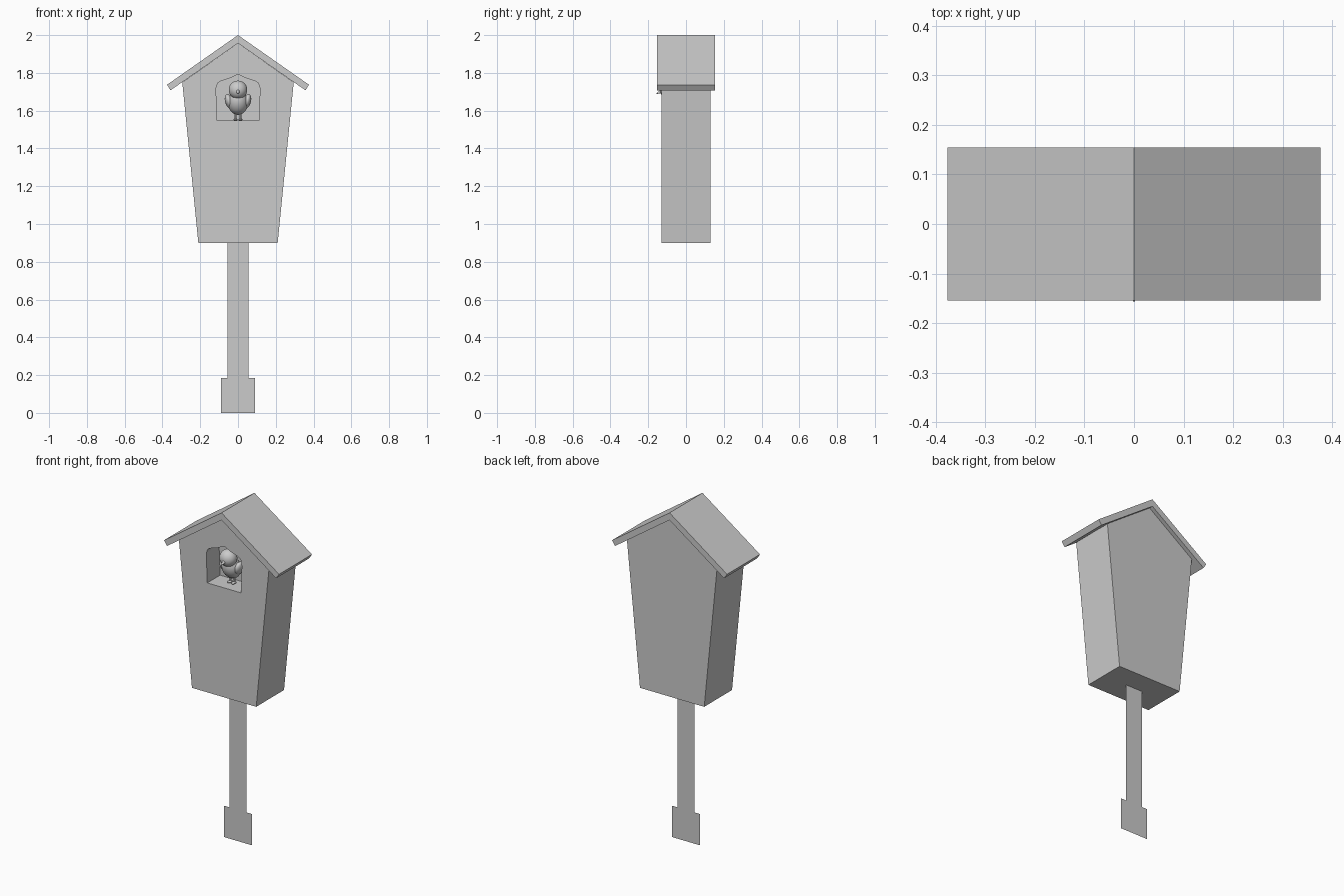
import bpy, bmesh, math
from mathutils import Vector, Matrix

if "Cube" in bpy.data.objects:
    bpy.data.objects.remove(bpy.data.objects["Cube"])


def finish(name, bm, smooth=False):
    mesh = bpy.data.meshes.new(name)
    bm.to_mesh(mesh)
    bm.free()
    if smooth:
        for p in mesh.polygons:
            p.use_smooth = True
    ob = bpy.data.objects.new(name, mesh)
    bpy.context.collection.objects.link(ob)
    return ob


def mirrored(half):
    """Close a right-hand (x, z) outline with its mirror image."""
    return half + [(-x, z) for x, z in reversed(half) if x > 0]


def prism(name, profile, y0, y1):
    """Extrude an (x, z) profile from y0 to y1; a flat sheet if y0 == y1."""
    bm = bmesh.new()
    face = bm.faces.new([bm.verts.new((x, y0, z)) for x, z in profile])
    if y1 != y0:
        ext = bmesh.ops.extrude_face_region(bm, geom=[face])
        verts = [v for v in ext["geom"] if isinstance(v, bmesh.types.BMVert)]
        bmesh.ops.translate(bm, verts=verts, vec=(0, y1 - y0, 0))
        bmesh.ops.recalc_face_normals(bm, faces=bm.faces)
    return finish(name, bm)


def ellipsoid(name, loc, size, tilt=0, roll=0):
    """Smooth ellipsoid, tilted about x and rolled about y (degrees)."""
    bm = bmesh.new()
    bmesh.ops.create_uvsphere(bm, u_segments=24, v_segments=14, radius=1)
    bm.transform(Matrix.Translation(loc)
                 @ Matrix.Rotation(math.radians(roll), 4, 'Y')
                 @ Matrix.Rotation(math.radians(tilt), 4, 'X')
                 @ Matrix.Diagonal((*size, 1)))
    return finish(name, bm, True)


def cone(name, a, b, r1, r2, sides=10):
    a, b = Vector(a), Vector(b)
    d = b - a
    bm = bmesh.new()
    bmesh.ops.create_cone(bm, cap_ends=True, segments=sides, radius1=r1,
                          radius2=r2, depth=d.length)
    bm.transform(Matrix.Translation((a + b) / 2)
                 @ d.to_track_quat('Z', 'Y').to_matrix().to_4x4())
    return finish(name, bm)


# House body with an arched recess in the front
body = prism("house_body", [(-0.21, 0.90), (0.21, 0.90), (0.295, 1.75),
                            (0, 1.957), (-0.295, 1.75)], -0.13, 0.13)
recess = prism("recess_cutter", mirrored(
    [(0.11, 1.547), (0.116, 1.70), (0.115, 1.725), (0.108, 1.745),
     (0.09, 1.757), (0.045, 1.771), (0, 1.793)]), -0.2, -0.01)
mod = body.modifiers.new("recess", 'BOOLEAN')
mod.operation, mod.solver, mod.object = 'DIFFERENCE', 'EXACT', recess
bpy.context.view_layer.objects.active = body
bpy.ops.object.modifier_apply(modifier="recess")
bpy.data.objects.remove(recess)

# Gabled roof
prism("roof", [(0, 2.0), (0.376, 1.737), (0.357, 1.708), (0, 1.957),
               (-0.357, 1.708), (-0.376, 1.737)], -0.154, 0.154)

# Flat sheet pendulum
prism("pendulum", mirrored([(0.09, 0), (0.09, 0.185), (0.055, 0.185),
                            (0.055, 0.90)]), 0, 0)

# Bird standing in the recess
ellipsoid("bird_body", (0, -0.06, 1.642), (0.054, 0.05, 0.067), tilt=25)
ellipsoid("bird_head", (0, -0.09, 1.71), (0.049, 0.047, 0.049))
cone("bird_beak", (0, -0.128, 1.702), (0, -0.157, 1.690), 0.012, 0.001)
for s, side in ((-1, "left"), (1, "right")):
    ellipsoid(f"bird_wing_{side}", (s * 0.046, -0.055, 1.648),
              (0.022, 0.036, 0.042), tilt=25, roll=s * 18)
    cone(f"bird_leg_{side}", (s * 0.013, -0.05, 1.549),
         (s * 0.013, -0.05, 1.60), 0.006, 0.006)
    ellipsoid(f"bird_foot_{side}", (s * 0.013, -0.058, 1.553),
              (0.011, 0.018, 0.006))
